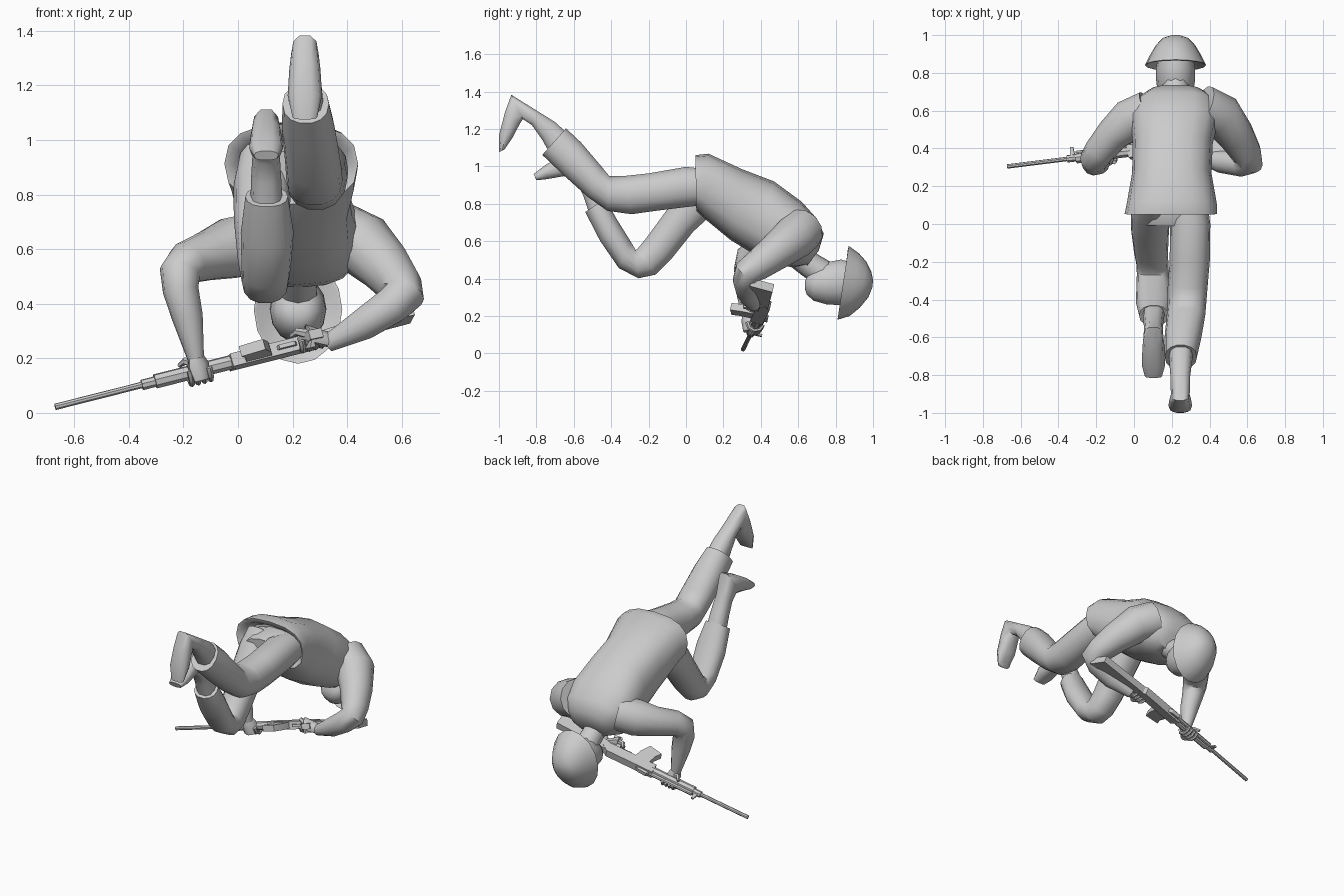
import bpy, bmesh, math
from mathutils import Vector as V

grey = bpy.data.materials.new("plain grey")
grey.diffuse_color = (0.6, 0.6, 0.6, 1)


def skin(name, rings, angle=40):
    """Skin a list of equal-length point rings into a closed smooth shape."""
    bm = bmesh.new()
    rs = [[bm.verts.new(p) for p in r] for r in rings]
    n = len(rs[0])
    for a, b in zip(rs, rs[1:]):
        for i in range(n):
            j = (i + 1) % n
            bm.faces.new((a[i], a[j], b[j], b[i]))
    bm.faces.new(rs[0][::-1])
    bm.faces.new(rs[-1])
    bmesh.ops.recalc_face_normals(bm, faces=bm.faces)
    me = bpy.data.meshes.new(name)
    bm.to_mesh(me)
    bm.free()
    me.materials.append(grey)
    ob = bpy.data.objects.new(name, me)
    bpy.context.collection.objects.link(ob)
    bpy.ops.object.select_all(action='DESELECT')
    ob.select_set(True)
    bpy.context.view_layer.objects.active = ob
    bpy.ops.object.shade_smooth_by_angle(angle=math.radians(angle))
    return ob


def power(v, e):
    return math.copysign(abs(v) ** e, v)


def slab(name, sections, n=14, e=0.9, angle=50):
    """Sections: top (y, z), bottom (y, z), centre x, half width."""
    rings = []
    for ty, tz, by, bz, cx, hw in sections:
        c = V((cx, (ty + by) / 2, (tz + bz) / 2))
        h = V((0, (ty - by) / 2, (tz - bz) / 2))
        rings.append([c + V((hw, 0, 0)) * power(math.cos(a), e) + h * power(math.sin(a), e)
                      for a in (2 * math.pi * i / n for i in range(n))])
    return skin(name, rings, angle)


def tube(name, stations, n=10, flat=1.0, angle=50):
    """Stations: centre and radius along a path, with an untwisted frame."""
    pts = [V(s[:3]) for s in stations]
    rings, side = [], None
    for i, p in enumerate(pts):
        t = (pts[min(i + 1, len(pts) - 1)] - pts[max(i - 1, 0)]).normalized()
        side = t.orthogonal() if side is None else side - t * side.dot(t)
        side.normalize()
        up = t.cross(side)
        r = stations[i][3]
        rings.append([p + side * r * math.cos(a) + up * r * flat * math.sin(a)
                      for a in (2 * math.pi * k / n for k in range(n))])
    return skin(name, rings, angle)


# jacket, with a hollow hem
slab("jacket", [
    (.12, 1.00, .12, .80, .20, .19), (.06, 1.03, .065, .79, .20, .225),
    (.05, 1.06, .055, .765, .195, .245), (.12, 1.068, .10, .72, .20, .238),
    (.30, .985, .24, .605, .20, .21), (.47, .92, .38, .52, .205, .212),
    (.62, .81, .50, .47, .215, .235), (.70, .72, .58, .46, .22, .215),
    (.737, .64, .64, .47, .22, .15), (.71, .55, .64, .46, .22, .09)], 16, .8)

# neck, head and helmet
tube("neck", [(.22, .58, .55, .08), (.22, .66, .475, .07), (.22, .76, .41, .075)])
slab("head", [
    (.637, .39, .635, .345, .22, .035), (.655, .43, .645, .315, .22, .065),
    (.69, .465, .68, .28, .22, .09), (.75, .49, .75, .26, .22, .102),
    (.83, .505, .82, .255, .22, .104), (.92, .48, .91, .27, .22, .085)], 14, 1)
slab("helmet", [
    (.91, .49, .89, .25, .22, .10), (.865, .555, .82, .20, .22, .152),
    (.87, .575, .81, .18, .22, .162), (.925, .535, .875, .20, .22, .132),
    (.965, .49, .93, .245, .22, .103), (.99, .44, .975, .30, .22, .07),
    (1.0, .395, .997, .355, .22, .025)], 16, 1, 60)

# trousers: one trailing leg and one tucked leg
slab("trailing_leg", [
    (.18, .98, .18, .80, .29, .09), (.0, 1.0, .0, .78, .297, .107),
    (-.20, .965, -.20, .755, .295, .106), (-.34, .95, -.29, .742, .285, .106),
    (-.41, .95, -.42, .76, .28, .103), (-.45, 1.0, -.52, .83, .275, .102),
    (-.56, 1.13, -.66, .955, .258, .097), (-.64, 1.205, -.77, 1.06, .248, .085)])
slab("tucked_leg", [
    (.05, 1.0, .2, .82, .10, .10), (-.01, .92, .14, .74, .09, .107),
    (-.11, .76, .04, .65, .085, .10), (-.22, .61, -.08, .50, .09, .09),
    (-.262, .56, -.16, .42, .097, .085), (-.27, .555, -.255, .40, .10, .085),
    (-.295, .60, -.36, .455, .103, .09), (-.37, .72, -.46, .60, .107, .097),
    (-.43, .83, -.54, .755, .105, .078)])
slab("pelvis", [
    (.22, .97, .22, .76, .2, .17), (.08, 1.0, .1, .79, .2, .185),
    (-.01, .96, .0, .80, .2, .15)])

# boots
slab("trailing_boot", [
    (-.61, 1.16, -.72, 1.05, .25, .065), (-.70, 1.24, -.77, 1.14, .247, .06),
    (-.79, 1.295, -.825, 1.22, .245, .052), (-.935, 1.385, -.87, 1.25, .245, .05),
    (-.97, 1.29, -.885, 1.23, .245, .057), (-1.0, 1.17, -.925, 1.155, .245, .063),
    (-1.0, 1.075, -.97, 1.09, .245, .045)], 10, .8)
slab("tucked_boot", [
    (-.41, .78, -.51, .72, .105, .06), (-.46, .89, -.55, .84, .103, .055),
    (-.51, .98, -.585, .91, .103, .05), (-.545, 1.115, -.63, .94, .103, .052),
    (-.64, 1.075, -.655, .945, .103, .058), (-.75, 1.01, -.745, .93, .103, .062),
    (-.815, .96, -.80, .925, .103, .045)], 10, .8)

# sleeves and forearms
tube("front_arm", [
    (.08, .60, .63, .11), (-.02, .55, .605, .115), (-.11, .475, .575, .092),
    (-.185, .385, .55, .08), (-.213, .34, .515, .075), (-.21, .322, .45, .066),
    (-.185, .32, .35, .057), (-.155, .328, .20, .031)], 12)
tube("rear_arm", [
    (.36, .62, .66, .12), (.46, .575, .615, .118), (.54, .47, .535, .098),
    (.595, .375, .465, .082), (.61, .33, .435, .075), (.565, .32, .395, .07),
    (.46, .33, .325, .06), (.33, .365, .255, .033)], 12)

# rifle frame: s runs muzzle to butt, u towards the rifle's underside, w sideways
M = V((-.67, .305, .022))
D = (V((.61, .465, .345)) - M).normalized()
U = V((0, -.97, .22))
U = (U - D * U.dot(D)).normalized()
W = D.cross(U)


def at(s, u=0, w=0):
    return M + D * s + U * u + W * w


def plate(name, outline, t):
    """Flat rifle part from an (s, u) outline and a thickness."""
    return skin(name, [[at(s, u, w) for s, u in outline] for w in (-t / 2, t / 2)], 30)


def rod(name, s0, s1, r, u=0, n=8):
    return skin(name, [[at(s, u + r * math.cos(a), r * math.sin(a))
                        for a in (2 * math.pi * i / n for i in range(n))] for s in (s0, s1)])


rod("barrel", 0, .45, .012)
rod("gas_block", .33, .40, .02)
rod("gas_tube", .38, .68, .013, -.025)
rod("handguard", .38, .68, .027, .004)
plate("front_sight", [(.345, 0), (.35, -.06), (.365, -.06), (.375, 0)], .012)
plate("receiver", [(.66, -.03), (.98, -.03), (1.02, 0), (1.0, .04), (.67, .04)], .05)
plate("rear_sight", [(.68, -.03), (.69, -.05), (.75, -.045), (.77, -.03)], .025)
plate("magazine", [(.72, .03), (.82, .03), (.81, .10), (.785, .165), (.695, .145), (.715, .10)], .04)
plate("trigger_guard", [(.84, .03), (.92, .03), (.91, .06), (.85, .06)], .015)
plate("grip", [(.92, .03), (.98, .03), (1.01, .12), (.96, .13)], .035)
plate("stock", [(.97, -.02), (1.345, .0), (1.355, .125), (1.3, .125), (1.0, .045)], .045)


# hands: palm, curled fingers and thumb
def hand(name, wrist, s, u, r):
    sign = -1 if W.z > 0 else 1   # fingers pass below the rifle
    palm = at(s, u + r * .8, -sign * r * .3)
    end = at(s, u + r * .5, sign * r)
    tube(name + "_palm", [(*wrist, .03), (*palm, .045), (*end, .035)], 8, .75)
    for k in range(4):
        arc = []
        for i in range(5):
            a = math.radians(10 + 42 * i)
            arc.append((*at(s - .036 + .024 * k, u + r * math.cos(a),
                            sign * r * math.sin(a)), .0125 - .001 * i))
        tube(f"{name}_finger_{k + 1}", arc, 6)
    tube(name + "_thumb", [(*palm, .018), (*at(s - .04, u + .01, -sign * r), .014),
                           (*at(s - .06, u - .02, -sign * r * .9), .009)], 6)


hand("front_hand", (-.157, .327, .215), .545, .004, .044)
hand("rear_hand", (.345, .36, .265), .965, .06, .036)
